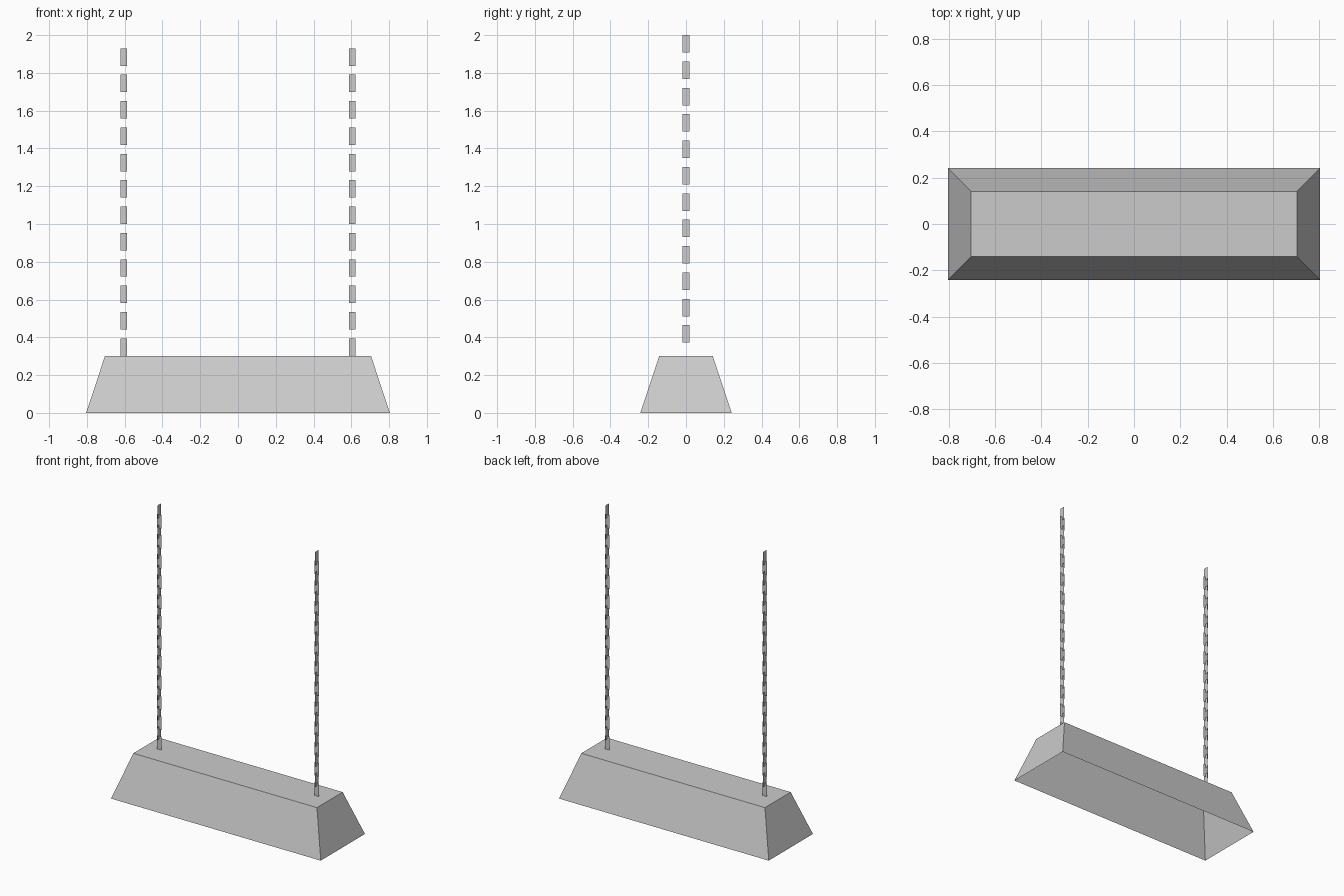
import bpy, bmesh

if "Cube" in bpy.data.objects:
    bpy.data.objects.remove(bpy.data.objects["Cube"])


def make_object(name, bm):
    mesh = bpy.data.meshes.new(name)
    bm.to_mesh(mesh)
    bm.free()
    obj = bpy.data.objects.new(name, mesh)
    bpy.context.collection.objects.link(obj)
    return obj


SHADE_H = 0.302
LINK_W, LINK_H, LINK_STEP = 0.035, 0.0925, 0.0698
LINKS = 24

# Hollow lamp shade: tapered box, open at the bottom
bm = bmesh.new()
bmesh.ops.create_cube(bm, size=2)
for v in bm.verts:
    top = v.co.z > 0
    v.co.x *= 0.704 if top else 0.804
    v.co.y *= 0.141 if top else 0.242
    v.co.z = SHADE_H if top else 0
bm.normal_update()
bmesh.ops.delete(bm, geom=[f for f in bm.faces if f.normal.z < -0.9],
                 context='FACES_ONLY')
make_object("lamp_shade", bm)


# Chain: flat links, alternately facing front and side
def make_chain(name, x):
    bm = bmesh.new()
    h = LINK_W / 2
    for i in range(LINKS):
        z = SHADE_H + i * LINK_STEP
        dx, dy = (h, 0) if i % 2 == 0 else (0, h)
        corners = [(-1, 0), (1, 0), (1, LINK_H), (-1, LINK_H)]
        bm.faces.new([bm.verts.new((x + s * dx, s * dy, z + dz))
                      for s, dz in corners])
    make_object(name, bm)


make_chain("left_chain", -0.604)
make_chain("right_chain", 0.604)
